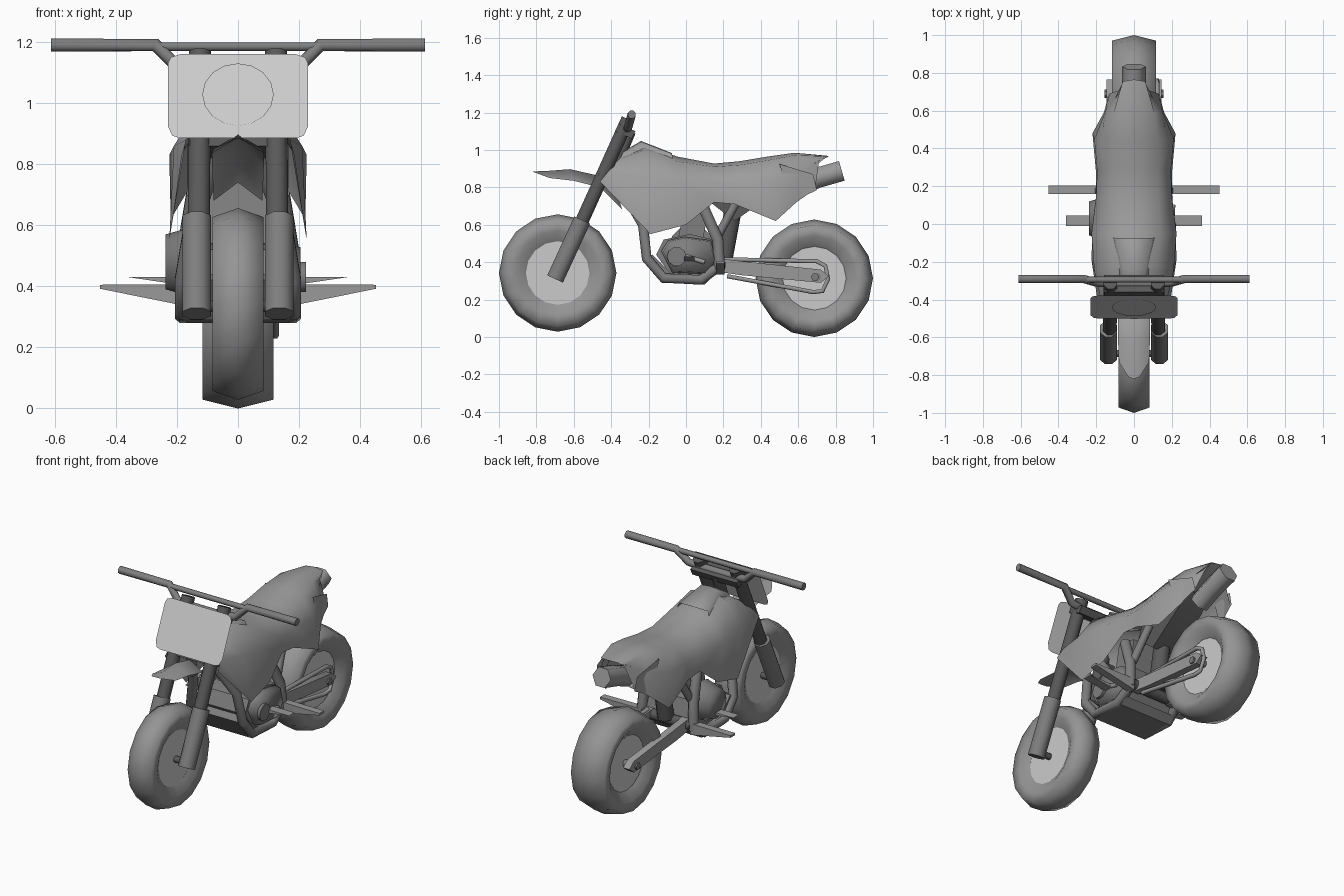
import bpy, bmesh, math
from mathutils import Vector

if "Cube" in bpy.data.objects:
    bpy.data.objects.remove(bpy.data.objects["Cube"])

SHADES = {"body": .34, "tyre": .30, "dark": .10, "metal": .21, "arm": .32, "plate": .62, "light": .76}
mats = {}
for key, g in SHADES.items():
    mats[key] = bpy.data.materials.new(key + "_grey")
    mats[key].diffuse_color = (g, g, g, 1)


def mesh(name, verts, faces, mat, smooth=35):
    me = bpy.data.meshes.new(name)
    me.from_pydata(verts, [], faces)
    bm = bmesh.new()
    bm.from_mesh(me)
    bmesh.ops.remove_doubles(bm, verts=bm.verts, dist=0.0005)
    bmesh.ops.recalc_face_normals(bm, faces=bm.faces)
    bm.to_mesh(me)
    bm.free()
    me.materials.append(mats[mat])
    ob = bpy.data.objects.new(name, me)
    bpy.context.collection.objects.link(ob)
    if smooth:
        bpy.ops.object.select_all(action='DESELECT')
        bpy.context.view_layer.objects.active = ob
        ob.select_set(True)
        bpy.ops.object.shade_smooth_by_angle(angle=math.radians(smooth))
    return ob


def tube(name, pts, r, mat, sides=8):
    """Capped tube along a path."""
    pts = [Vector(p) for p in pts]
    verts, faces, n = [], [], len(pts)
    for i, p in enumerate(pts):
        d = (pts[min(i + 1, n - 1)] - p).normalized() + (p - pts[max(i - 1, 0)]).normalized()
        d.normalize()
        ref = Vector((0, 1, 0)) if abs(pts[-1].x - pts[0].x) > 0.25 else Vector((1, 0, 0))
        u = d.cross(ref).normalized()
        v = d.cross(u)
        for k in range(sides):
            a = math.tau * (k + 0.5) / sides
            verts.append(p + (u * math.cos(a) + v * math.sin(a)) * r)
    for i in range(n - 1):
        for k in range(sides):
            a, b = i * sides + k, i * sides + (k + 1) % sides
            faces.append((a, b, b + sides, a + sides))
    faces += [tuple(range(sides)), tuple(range((n - 1) * sides, n * sides))]
    return mesh(name, verts, faces, mat, 65)


def prism(name, yz, x0, x1, mat, inset=1.0, smooth=40):
    """Side profile extruded along x; the x1 end can be shrunk."""
    n = len(yz)
    cy, cz = sum(p[0] for p in yz) / n, sum(p[1] for p in yz) / n
    verts = [(x0, y, z) for y, z in yz]
    verts += [(x1, cy + (y - cy) * inset, cz + (z - cz) * inset) for y, z in yz]
    faces = [(i, (i + 1) % n, (i + 1) % n + n, i + n) for i in range(n)]
    faces += [tuple(range(n)), tuple(range(n, 2 * n))]
    return mesh(name, verts, faces, mat, smooth)


def circle(cy, cz, r, n=10):
    return [(cy + r * math.cos(math.tau * k / n), cz + r * math.sin(math.tau * k / n)) for k in range(n)]


def loft(name, rows, mat="body"):
    """Surface through rows of points given for +x, mirrored across x = 0."""
    verts, faces = [], []
    n = len(rows[0])
    for s in (1, -1):
        o = len(verts)
        verts += [(s * x, y, z) for row in rows for x, y, z in row]
        for i in range(len(rows) - 1):
            for j in range(n - 1):
                a = o + i * n + j
                faces.append((a, a + 1, a + n + 1, a + n))
    return mesh(name, verts, faces, mat, 180)


def wheel(name, cy, cz, w, n=16):
    prof = [(-.6 * w, .17), (-.95 * w, .225), (-w, .285), (0, .314),
            (w, .285), (.95 * w, .225), (.6 * w, .17)]
    m = len(prof)
    verts, faces = [], []
    for k in range(n):
        a = math.tau * k / n
        verts += [(x, cy + r * math.sin(a), cz + r * math.cos(a)) for x, r in prof]
    for k in range(n):
        for j in range(m - 1):
            a, b = k * m + j, (k + 1) % n * m + j
            faces.append((a, a + 1, b + 1, b))
    mesh(name + "_tyre", verts, faces, "tyre", 180)
    prism(name + "_rim_disc", circle(cy, cz, .172, n), -.58 * w, .58 * w, "light")


# wheels and axles
wheel("front_wheel", -.686, .342, .083)
wheel("rear_wheel", .686, .314, .116)
tube("front_axle", [(-.14, -.686, .335), (.14, -.686, .335)], .02, "dark")
tube("rear_axle", [(-.145, .70, .32), (.145, .70, .32)], .022, "metal")

# fork legs
for s in (1, -1):
    tube("fork_lower", [(s * .135, -.70, .31), (s * .135, -.555, .625)], .05, "metal")
    tube("fork_upper", [(s * .128, -.565, .60), (s * .125, -.31, 1.165)], .039, "dark")

# fork clamps and steering stem
prism("lower_clamp", [(-.47, .86), (-.38, .82), (-.36, .86), (-.45, .90)], -.16, .16, "dark")
prism("upper_clamp", [(-.38, 1.10), (-.29, 1.06), (-.27, 1.10), (-.36, 1.14)], -.16, .16, "dark")
tube("steering_stem", [(0, -.40, .86), (0, -.30, 1.1)], .035, "dark")

# handlebar with crossbar
half = [(.612, -.29, 1.19), (.27, -.29, 1.19), (.20, -.31, 1.12), (.1, -.315, 1.11)]
tube("handlebar", half + [(-x, y, z) for x, y, z in half[::-1]], .023, "metal")
tube("handlebar_crossbar", [(-.25, -.295, 1.185), (.25, -.295, 1.185)], .016, "metal", 6)

# number plate, a thin sheet leaning with the fork
def on_plate(x, z, off=0):
    return (x, -.50 + (z - .885) * .44 - off, z)

corners = [(.19, .885), (.215, .893), (.23, .925), (.23, 1.13), (.22, 1.15), (.19, 1.16)]
outline = corners + [(-x, z) for x, z in corners[::-1]]
mesh("number_plate", [on_plate(x, z) for x, z in outline], [tuple(range(12))], "plate", 0)
oval = [(.117 * math.cos(math.tau * k / 16), 1.028 + .102 * math.sin(math.tau * k / 16)) for k in range(16)]
mesh("plate_oval", [on_plate(x, z, .005) for x, z in oval], [tuple(range(16))], "light", 0)

# front mudguard with ridge
loft("front_fender", [
    [(0, -.82, .885), (0, -.74, .888), (0, -.62, .897), (0, -.48, .865), (0, -.36, .74)],
    [(.03, -.81, .88), (.08, -.73, .85), (.085, -.60, .835), (.085, -.46, .80), (.08, -.34, .68)]])

# tank, seat and side bodywork as one shell
loft("tank_and_seat", [
    [(0, -.33, .98), (0, -.23, 1.035), (0, -.05, .965), (0, .15, .927), (0, .29, .94), (0, .44, .965), (0, .58, .985), (0, .765, .968)],
    [(.10, -.36, .95), (.12, -.22, 1.0), (.14, -.05, .94), (.13, .15, .91), (.13, .29, .92), (.13, .44, .945), (.11, .58, .972), (.06, .755, .965)],
    [(.17, -.42, .88), (.21, -.25, .86), (.225, -.05, .83), (.20, .15, .82), (.195, .28, .82), (.21, .45, .83), (.15, .6, .87), (.07, .71, .93)],
    [(.185, -.46, .83), (.225, -.19, .55), (.22, 0, .60), (.2, .15, .72), (.2, .26, .71), (.22, .48, .62), (.16, .59, .72), (.13, .69, .79)]])

# underside of the seat tail
loft("tail_underside", [
    [(0, .50, .86), (0, .62, .90), (0, .765, .965)],
    [(.14, .50, .87), (.12, .62, .89), (.06, .75, .963)]])

# raised tank cover
loft("tank_cover", [
    [(0, -.34, .99), (0, -.24, 1.048), (0, -.075, .983)],
    [(.05, -.34, .985), (.06, -.24, 1.043), (.10, -.075, .98)],
    [(.07, -.35, .95), (.08, -.24, 1.0), (.11, -.07, .95)]])

# tail section under the seat, and rear side panels
tube("tail_light", [(0, .58, .80), (0, .70, .85), (0, .833, .888)], .063, "arm", 6)
for s in (1, -1):
    mesh("rear_side_panel", [(s * .165, .50, .925), (s * .138, .68, .87), (s * .133, .70, .785), (s * .165, .56, .72)],
         [(0, 1, 2, 3)], "body", 0)

# engine: crankcase, covers, cylinder and skid plate
prism("crankcase", [(-.16, .44), (-.12, .52), (.02, .55), (.15, .52), (.18, .42), (.12, .33), (-.08, .33)], -.16, .16, "metal")
prism("right_engine_cover", [(-.14, .46), (-.10, .52), (-.01, .54), (.14, .52), (.17, .41), (.11, .33), (-.08, .34)],
      .13, .205, "metal", .88, 100)
prism("right_cover_cap", circle(-.05, .43, .052), .19, .222, "metal")
prism("left_engine_cover", circle(.03, .48, .12, 12), -.13, -.237, "metal", .75, 100)
prism("cylinder", [(-.04, .54), (.09, .52), (.13, .72), (0, .74)], -.11, .11, "metal")
prism("skid_plate", [(-.23, .42), (-.13, .29), (.10, .28), (.14, .32), (-.08, .34), (-.18, .44)], -.18, .18, "metal")
prism("airbox", [(.13, .72), (.26, .62), (.50, .79), (.56, .87), (.2, .88)], -.08, .08, "dark")

# frame tubes and footrests
for s in (1, -1):
    tube("frame_cradle", [(s * .06, -.38, .86), (s * .15, -.23, .60), (s * .18, -.21, .42),
                          (s * .18, -.12, .315), (s * .18, .08, .305), (s * .17, .18, .38)], .029, "metal")
    tube("frame_rear_upright", [(s * .14, .09, .70), (s * .17, .17, .52), (s * .18, .18, .36)], .032, "metal")
    tube("seat_support", [(s * .12, .28, .74), (s * .15, .17, .54)], .024, "metal")
    mesh("footrest", [(s * .17, y, z) for y, z in ((.16, .335), (.205, .335), (.205, .407), (.16, .407))] +
         [(s * .452, y, z) for y, z in ((.16, .392), (.205, .392), (.205, .405), (.16, .405))],
         [(0, 1, 2, 3), (4, 5, 6, 7), (0, 1, 5, 4), (1, 2, 6, 5), (2, 3, 7, 6), (3, 0, 4, 7)], "arm", 0)
    mesh("foot_lever", [(s * .19, -.01, .43), (s * .19, .045, .43), (s * .36, .045, .43), (s * .36, -.01, .43),
                        (s * .19, -.01, .405), (s * .19, .045, .405)],
         [(0, 1, 2, 3), (4, 5, 2, 3), (0, 3, 4), (1, 2, 5), (0, 1, 5, 4)], "arm", 0)
    tube("lever_arm", [(s * .2, 0, .43), (s * .205, .1, .40)], .014, "arm", 6)

    # swingarm
    prism("swingarm", [(.16, .35), (.18, .42), (.30, .405), (.72, .36), (.765, .325), (.72, .29), (.30, .33)],
          s * .10, s * .145, "arm")
    prism("axle_nut", circle(.69, .32, .022, 6), s * .14, s * .155, "metal")
tube("rear_shock", [(0, .20, .40), (0, .27, .78)], .05, "dark")
tube("swingarm_pivot", [(-.17, .18, .385), (.17, .18, .385)], .035, "dark")

# chain loop on the right side
tube("chain", [(.122, y, z) for y, z in ((.2, .415), (.70, .405), (.745, .38), (.76, .31), (.73, .245), (.68, .24), (.22, .325))],
     .013, "arm", 6)

for m in bpy.data.materials:
    if m.users and not m.is_grease_pencil:
        m.use_nodes = True
        m.node_tree.nodes["Principled BSDF"].inputs["Base Color"].default_value = m.diffuse_color
